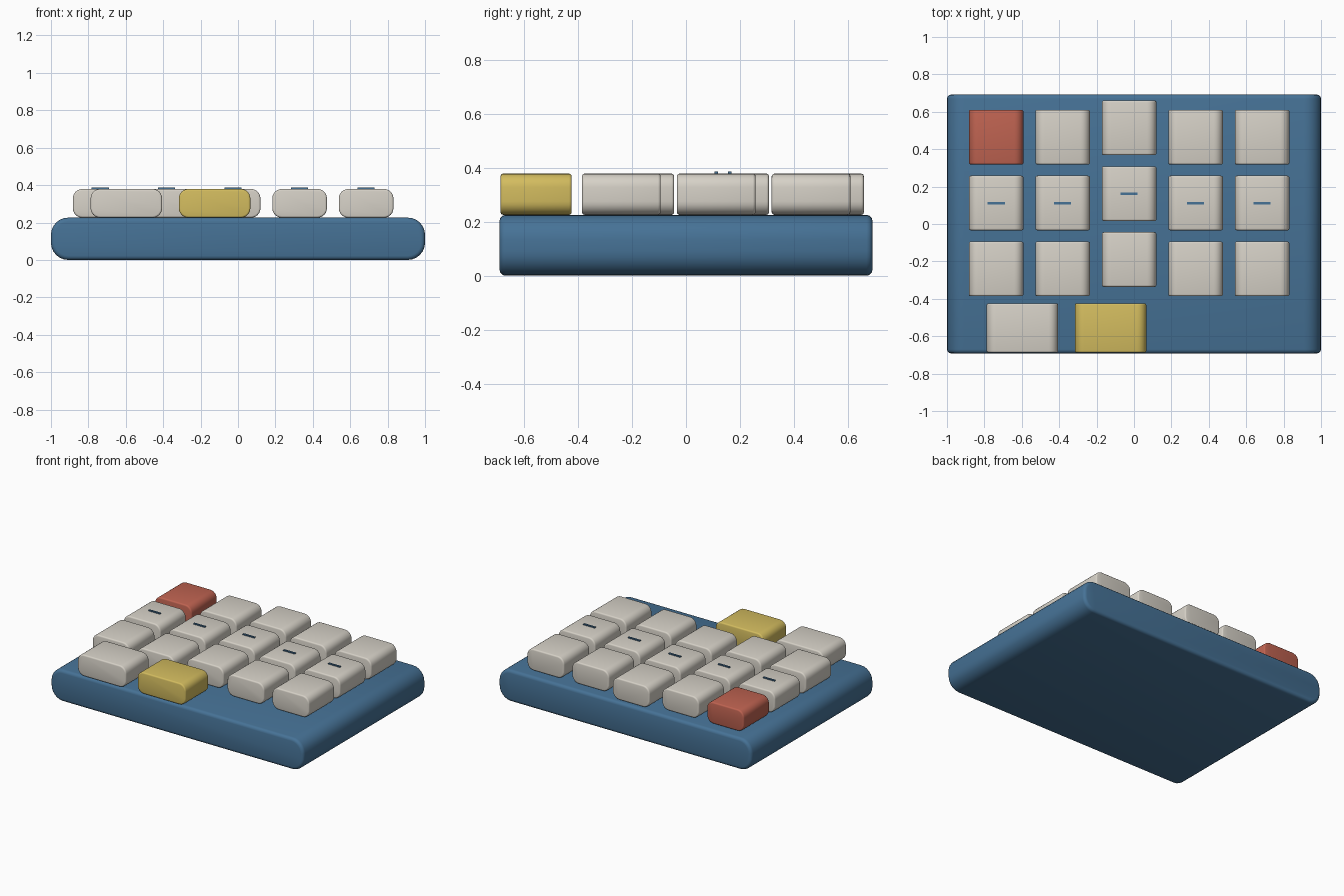
import bpy
import bmesh
from math import cos, sin, pi

if "Cube" in bpy.data.objects:
    bpy.data.objects.remove(bpy.data.objects["Cube"], do_unlink=True)


def material(name, rgb):
    """Flat material from 0-255 sRGB values."""
    linear = [((c / 255 + 0.055) / 1.055) ** 2.4 for c in rgb] + [1.0]
    mat = bpy.data.materials.new(name)
    mat.use_nodes = True
    mat.diffuse_color = linear
    mat.node_tree.nodes["Principled BSDF"].inputs["Base Color"].default_value = linear
    return mat


BLUE = material("case blue", (70, 114, 150))
CREAM = material("key cream", (214, 209, 199))
RED = material("escape red", (191, 99, 81))
YELLOW = material("accent yellow", (211, 188, 95))


def rounded_bar(name, center, size, radius, bevel, mat, steps=6, rings=3):
    """Rounded rectangle in XZ, run along Y, with softened end edges."""
    hx, hy, hz = (s / 2 for s in size)
    bm = bmesh.new()

    def section(y, inset):
        loop = []
        r = radius - inset
        for quarter, (sx, sz) in enumerate([(1, 1), (-1, 1), (-1, -1), (1, -1)]):
            for i in range(steps + 1):
                a = (quarter + i / steps) * pi / 2
                loop.append(bm.verts.new((sx * (hx - radius) + r * cos(a), y,
                                          sz * (hz - radius) + r * sin(a))))
        return loop

    arc = [k / rings * pi / 2 for k in range(rings + 1)]
    front = [(-hy + bevel * (1 - sin(a)), bevel * (1 - cos(a))) for a in reversed(arc)]
    back = [(-y, inset) for y, inset in reversed(front)]
    loops = [section(y, inset) for y, inset in front + back]
    for a, b in zip(loops, loops[1:]):
        for i in range(len(a)):
            j = (i + 1) % len(a)
            bm.faces.new((a[i], a[j], b[j], b[i]))
    bm.faces.new(loops[0])
    bm.faces.new(loops[-1])
    bmesh.ops.recalc_face_normals(bm, faces=bm.faces)

    mesh = bpy.data.meshes.new(name)
    bm.to_mesh(mesh)
    bm.free()
    mesh.materials.append(mat)
    obj = bpy.data.objects.new(name, mesh)
    obj.location = center
    bpy.context.collection.objects.link(obj)
    bpy.ops.object.select_all(action="DESELECT")
    obj.select_set(True)
    bpy.context.view_layer.objects.active = obj
    bpy.ops.object.shade_smooth_by_angle(angle=pi / 5)
    return obj


def plate(name, center, size, mat):
    bpy.ops.mesh.primitive_cube_add(size=1, location=center)
    obj = bpy.context.object
    obj.name = name
    obj.scale = size
    obj.data.materials.append(mat)


# Case
CASE_TOP, KEY_TOP = 0.226, 0.379
KEY_H = KEY_TOP - CASE_TOP
KEY_Z = (CASE_TOP + KEY_TOP) / 2
rounded_bar("case", (0, 0, CASE_TOP / 2), (2, 1.384, CASE_TOP), 0.092, 0.022, BLUE)


def key(name, x, y, width, depth, mat):
    rounded_bar(name, (x, y, KEY_Z), (width, depth, KEY_H), 0.05, 0.01, mat)


# Main keys: five columns of three, the middle column shifted back
PITCH = 0.3555
for col in range(5):
    x = -0.737 + col * PITCH
    shift = 0.05 if col == 2 else 0
    for row, row_name in enumerate(("top", "home", "bottom")):
        y = 0.464 - row * 0.352 + shift
        mat = RED if (col, row) == (0, 0) else CREAM
        key(f"{row_name}_key_{col + 1}", x, y, 0.292, 0.292, mat)
        # Raised bar on each home-row key
        if row_name == "home":
            plate(f"home_bar_{col + 1}", (x, y, KEY_TOP + 0.003),
                  (0.092, 0.013, 0.008), BLUE)

# Wide thumb keys
key("thumb_key_right", -0.597, -0.556, 0.382, 0.264, CREAM)
key("thumb_key_accent", -0.125, -0.556, 0.382, 0.264, YELLOW)
